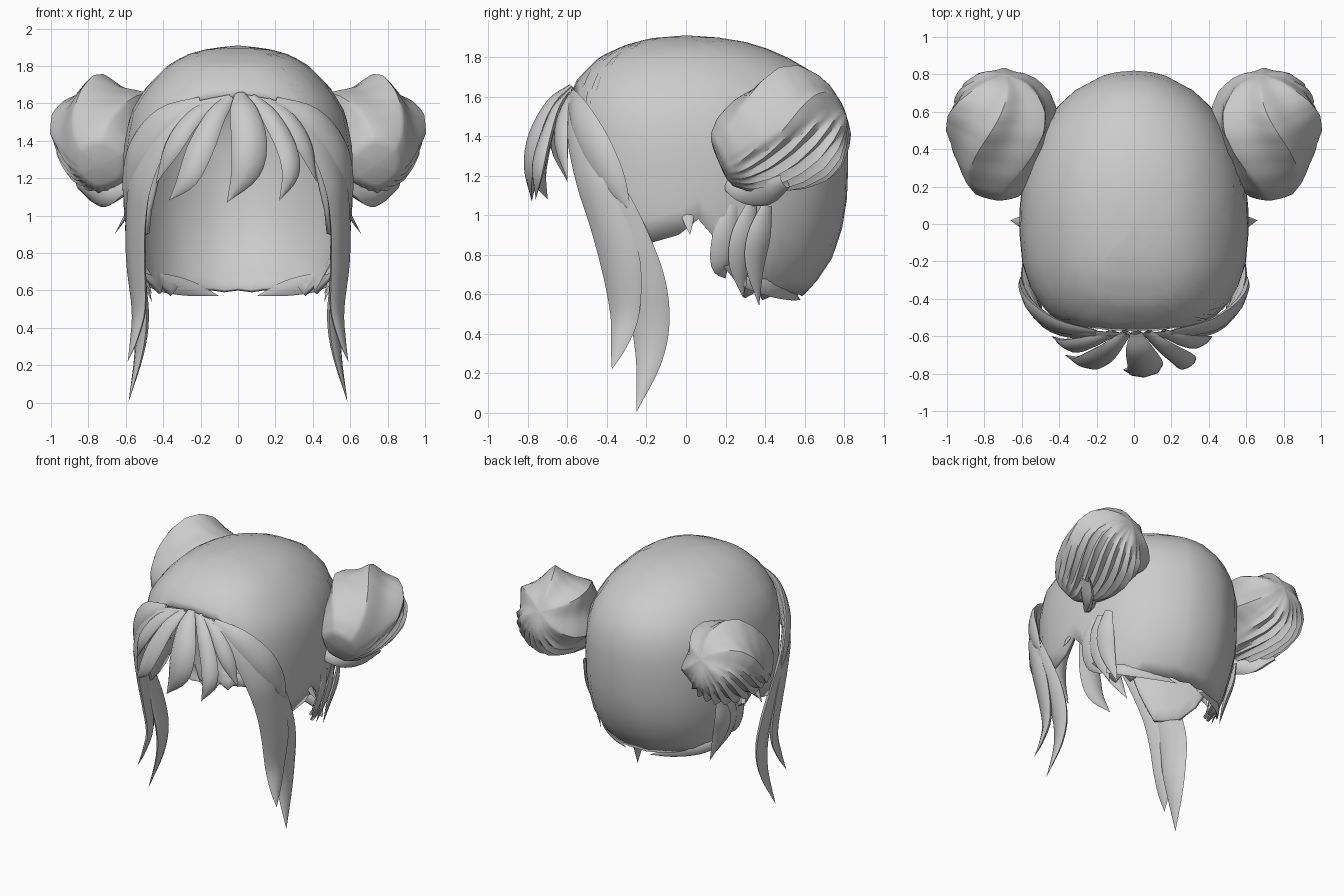
import bpy, bmesh, math
from mathutils import Vector

if "Cube" in bpy.data.objects:
    bpy.data.objects.remove(bpy.data.objects["Cube"])

hair = bpy.data.materials.new("hair grey")
hair.diffuse_color = (0.6, 0.6, 0.6, 1)
hair.use_nodes = True
hair.node_tree.nodes["Principled BSDF"].inputs["Base Color"].default_value = hair.diffuse_color


def finish(name, bm, angle=50):
    bmesh.ops.remove_doubles(bm, verts=bm.verts, dist=0.0005)
    bmesh.ops.recalc_face_normals(bm, faces=bm.faces)
    me = bpy.data.meshes.new(name)
    bm.to_mesh(me)
    bm.free()
    me.materials.append(hair)
    ob = bpy.data.objects.new(name, me)
    bpy.context.collection.objects.link(ob)
    bpy.ops.object.select_all(action='DESELECT')
    bpy.context.view_layer.objects.active = ob
    ob.select_set(True)
    bpy.ops.object.shade_smooth_by_angle(angle=math.radians(angle))
    return ob


def skin(bm, rows, closed):
    """Join rows of points with quads."""
    vs = [[bm.verts.new(p) for p in r] for r in rows]
    n = len(rows[0])
    for a, b in zip(vs, vs[1:]):
        for j in range(n if closed else n - 1):
            k = (j + 1) % n
            bm.faces.new((a[j], a[k], b[k], b[j]))


def table(keys, x):
    """Linear interpolation in a list of (key, values...)."""
    for a, b in zip(keys, keys[1:]):
        if x <= b[0]:
            f = (x - a[0]) / (b[0] - a[0])
            return [p + (q - p) * f for p, q in zip(a[1:], b[1:])]
    return list(keys[-1][1:])


# Scalp shell: height, half width, front depth, back depth
LEVELS = [(1.91, 0, 0, 0), (1.895, .15, .18, .22), (1.86, .28, .31, .37), (1.80, .38, .44, .51),
          (1.69, .49, .55, .70), (1.55, .575, .61, .79), (1.38, .61, .62, .82), (1.2, .615, .61, .82),
          (1.0, .61, .58, .81), (.8, .575, .5, .75), (.65, .53, .45, .65), (.57, .48, .4, .57)]
# Hem height by angle from the front
HEM = [(0, 1.64), (18, 1.62), (32, 1.48), (42, 1.15), (52, .9), (75, .86), (88, .9), (94, .98),
       (99, .9), (103, .76), (112, .66), (120, .58), (126, .62), (132, .57), (140, .61),
       (150, .6), (165, .6), (172, .59), (180, .6)]
by_depth = [(-l[0], *l[1:]) for l in LEVELS]
depth_index = [(-l[0], j) for j, l in enumerate(LEVELS)]
heights = [(j, l[0]) for j, l in enumerate(LEVELS)]


def scalp_point(a, z):
    w, f, b = table(by_depth, -z)
    s, c = math.sin(a), math.cos(a)
    e, d = (.8, f) if c > 0 else (.96, b)       # squarer front than back
    return Vector((w * math.copysign(abs(s) ** e, s), -d * math.copysign(abs(c) ** e, c), z))


half = [h[0] for h in HEM] + [10, 26, 37, 47, 62]
angles = sorted(set(half + [360 - d for d in half]))
rows = []
N = 14
for i in range(N + 1):
    row = []
    for d in angles:
        hem = table(HEM, min(d, 360 - d))[0]
        s_hem = table(depth_index, -hem)[0]
        row.append(scalp_point(math.radians(d), table(heights, s_hem * i / N)[0]))
    rows.append(row)
bm = bmesh.new()
skin(bm, rows, False)
scalp = finish("scalp_hair", bm)
m = scalp.modifiers.new("thickness", 'SOLIDIFY')
m.thickness, m.offset = .02, -1


def smooth_path(pts, steps=4):
    """Catmull-Rom through four-part points."""
    p = [Vector(q) for q in pts]
    p = [2 * p[0] - p[1]] + p + [2 * p[-1] - p[-2]]
    out = []
    for i in range(1, len(p) - 2):
        a, b, c, d = p[i - 1:i + 3]
        for k in range(steps):
            t = k / steps
            out.append(.5 * (2 * b + (c - a) * t + (2 * a - 5 * b + 4 * c - d) * t * t
                             + (3 * b - a - 3 * c + d) * t ** 3))
    return out + [p[-2]]


def lock(name, pts, thick=.45, sides=8):
    """Tapered strand; each point is x, y, z, half width."""
    path = smooth_path(pts)
    rows = []
    for i, q in enumerate(path):
        c = q.to_3d()
        t = (path[min(i + 1, len(path) - 1)].to_3d() - path[max(i - 1, 0)].to_3d()).normalized()
        out = Vector((c.x / .38, c.y / .5, max(0, c.z - 1.2)))
        out = (out - out.dot(t) * t).normalized()
        side = t.cross(out)
        w = max(q[3], 0)
        rows.append([c + side * (w * math.cos(g)) + out * (w * thick * math.sin(g))
                     for g in (2 * math.pi * k / sides for k in range(sides))])
    bm = bmesh.new()
    skin(bm, rows, True)
    return finish(name, bm)


# Fringe
lock("fringe_centre", [(.01, -.58, 1.65, .03), (.03, -.67, 1.56, .075), (.06, -.75, 1.4, .095),
                       (.04, -.78, 1.24, .08), (-.06, -.78, 1.07, 0)], .5)
lock("fringe_left", [(-.04, -.58, 1.63, .03), (-.12, -.66, 1.53, .055), (-.2, -.72, 1.36, .075),
                     (-.27, -.74, 1.2, .06), (-.37, -.7, 1.08, 0)])
lock("fringe_right", [(.07, -.58, 1.63, .03), (.17, -.66, 1.53, .05), (.26, -.72, 1.36, .06),
                      (.28, -.75, 1.22, .05), (.22, -.76, 1.08, 0)])
lock("fringe_right_outer", [(.15, -.58, 1.61, .03), (.27, -.62, 1.51, .05), (.36, -.63, 1.36, .05),
                            (.42, -.6, 1.18, 0)])
lock("fringe_left_outer", [(-.1, -.58, 1.61, .03), (-.24, -.63, 1.52, .05), (-.35, -.65, 1.36, .055),
                           (-.44, -.6, 1.17, 0)])

for s, tag in ((1, "right"), (-1, "left")):
    def side_lock(name, pts, thick=.3):
        lock(name + "_" + tag, [(s * p[0], *p[1:]) for p in pts], thick)

    # Long face-framing strands ending in two points
    side_lock("long_strand_front", [(.04, -.59, 1.63, .02), (.25, -.59, 1.55, .055), (.41, -.55, 1.42, .08),
              (.515, -.48, 1.2, .1), (.545, -.4, .98, .105), (.545, -.33, .75, .11),
              (.53, -.31, .5, .08), (.555, -.34, .34, .045), (.59, -.375, .22, 0)])
    side_lock("long_strand_rear", [(.49, -.5, 1.35, .04), (.555, -.38, 1.1, .09), (.555, -.28, .88, .1),
              (.535, -.21, .66, .11), (.515, -.18, .45, .1), (.53, -.19, .25, .065), (.585, -.25, .005, 0)])
    side_lock("temple_strand", [(.2, -.58, 1.61, .03), (.4, -.545, 1.52, .07), (.535, -.46, 1.36, .085),
              (.585, -.37, 1.18, .07), (.605, -.29, 1.04, .01)])
    # Short tufts behind the ear and under the nape
    side_lock("ear_tuft", [(.58, 0, 1.06, .02), (.605, .01, .99, .03), (.66, .02, .9, 0)])
    for i, (y, z) in enumerate(((.2, .68), (.29, .58), (.37, .54))):
        side_lock(f"nape_tuft_{i + 1}", [(.575, y + .04, 1.05, .03), (.57, y, .9, .065),
                  (.53, y - .02, .75, .055), (.46, y, z, 0)])
    side_lock("nape_curl", [(.5, .3, .66, .03), (.4, .42, .64, .05), (.25, .52, .61, .04), (.1, .58, .57, 0)])

    # Twisted hair bun: blunt front, star-like swirl behind, fine pleats on its lower outer side
    root, tip = Vector((.765, .165, 1.27)), Vector((.705, .8, 1.54))
    axis = tip - root
    turn = Vector((0, 0, 1)).rotation_difference(axis)
    shape = [(0, 0), (.015, .13), (.12, .2), (.3, .265), (.5, .305), (.68, .315), (.82, .275),
             (.92, .2), (.98, .12), (1, 0)]
    rows = []
    for i in range(29):
        t = (1 - math.cos(math.pi * i / 28)) / 2
        r = table(shape, t)[0]
        depth = .05 + .19 * t
        ring = []
        for k in range(96):
            a = 2 * math.pi * k / 96
            g = a - 1.1 * t
            q = turn @ Vector((math.cos(g), math.sin(g), 0))
            low = max(0, min(1, (.45 * q.x - q.z - .35) * 3)) * min(1, 4 * t) * min(1, 5 * (1 - t))
            body = 1.05 - depth * abs(math.cos(3 * a))
            pleat = .97 - .13 * abs(math.cos(12 * a))
            p = root + axis * t + q * r * (body * (1 - low) + pleat * low)
            x = .42 + (p.x - .42) * .925
            ring.append((s * x, p.y, p.z))
        rows.append(ring)
    bm = bmesh.new()
    skin(bm, rows, True)
    finish("hair_bun_" + tag, bm, 40)
    # Gathered base joining the bun to the head
    side_lock("bun_base", [(.57, .22, 1.17, .05), (.66, .3, 1.13, .07), (.76, .4, 1.13, .08),
                           (.85, .5, 1.17, .04)], .5)
